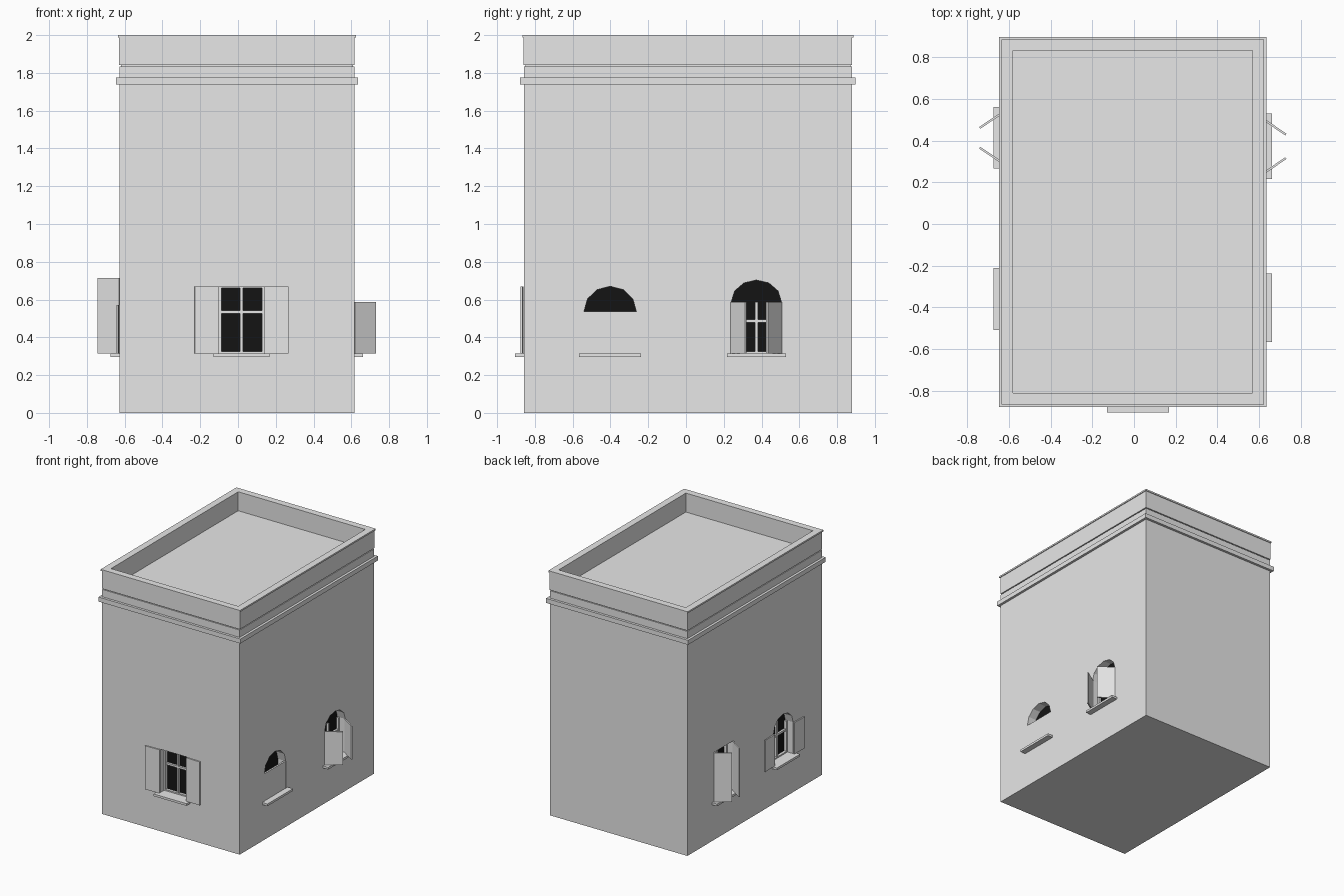
import bpy, bmesh, math
from mathutils import Vector

if "Cube" in bpy.data.objects:
    bpy.data.objects.remove(bpy.data.objects["Cube"])


def material(name, rgb):
    m = bpy.data.materials.new(name)
    m.diffuse_color = (*rgb, 1.0)
    m.use_nodes = True
    m.node_tree.nodes["Principled BSDF"].inputs["Base Color"].default_value = m.diffuse_color
    return m


PLASTER = material("light_grey", (0.8, 0.8, 0.8))
DARK = material("dark_opening", (0.007, 0.007, 0.007))

# Wall planes of the building
X0, X1, Y0, Y1 = -0.627, 0.616, -0.858, 0.878


def make(name, bm, mat):
    bmesh.ops.recalc_face_normals(bm, faces=bm.faces)
    me = bpy.data.meshes.new(name)
    bm.to_mesh(me)
    bm.free()
    me.materials.append(mat)
    ob = bpy.data.objects.new(name, me)
    bpy.context.collection.objects.link(ob)
    return ob


def prism(name, lower, upper, mat=PLASTER):
    """Solid between two matching outlines."""
    bm = bmesh.new()
    a = [bm.verts.new(p) for p in lower]
    b = [bm.verts.new(p) for p in upper]
    bm.faces.new(a)
    bm.faces.new(b)
    n = len(a)
    for i in range(n):
        j = (i + 1) % n
        bm.faces.new((a[i], a[j], b[j], b[i]))
    return make(name, bm, mat)


def rect(off, z):
    """Building outline grown by an offset."""
    return [(X0 - off, Y0 - off, z), (X1 + off, Y0 - off, z),
            (X1 + off, Y1 + off, z), (X0 - off, Y1 + off, z)]


def slab(name, off, z0, z1):
    return prism(name, rect(off, z0), rect(off, z1))


def ring(name, outer, inner, z0, z1):
    """Hollow rectangular band running around the building."""
    bm = bmesh.new()
    loops = [[bm.verts.new(p) for p in rect(o, z)]
             for o, z in ((outer, z0), (outer, z1), (inner, z1), (inner, z0))]
    for k in range(4):
        p, q = loops[k], loops[(k + 1) % 4]
        for i in range(4):
            j = (i + 1) % 4
            bm.faces.new((p[i], p[j], q[j], q[i]))
    return make(name, bm, PLASTER)


# Main body and the stepped roof edge
walls = slab("walls", 0.0, 0.0, 1.835)
slab("roof_deck", -0.008, 1.83, 1.845)
ring("cornice", 0.02, -0.01, 1.738, 1.775)
ring("parapet", 0.002, -0.047, 1.842, 1.987)
ring("parapet_cap", 0.008, -0.047, 1.987, 2.0)

# Wall frames: u runs along the wall, d points outward
WALL = {
    "front": lambda u, d, z: Vector((u, Y0 - d, z)),
    "right": lambda u, d, z: Vector((X1 + d, u, z)),
    "left": lambda u, d, z: Vector((X0 - d, u, z)),
}
DEPTH = 0.075
BASE = 0.315
cutters = []


def box(name, to, u0, u1, d0, d1, z0, z1):
    c = [(u0, d0), (u1, d0), (u1, d1), (u0, d1)]
    prism(name, [to(u, d, z0) for u, d in c], [to(u, d, z1) for u, d in c])


def outline(u0, u1, spring, rise):
    """Opening shape: a rectangle, or one with a six-sided arch on top."""
    pts = [(u0, BASE), (u1, BASE)]
    if rise == 0:
        return pts + [(u1, spring), (u0, spring)]
    c, r = (u0 + u1) / 2, (u1 - u0) / 2
    return pts + [(c + r * math.cos(i * math.pi / 6),
                   spring + rise * math.sin(i * math.pi / 6)) for i in range(7)]


def shutter(name, to, hinge, tip, z1):
    """Thin leaf between two plan points (u, d)."""
    h, t = Vector(hinge), Vector(tip)
    n = (t - h).normalized().orthogonal() * 0.005
    plan = [h + n, t + n, t - n, h - n]
    prism(name, [to(p.x, p.y, BASE) for p in plan], [to(p.x, p.y, z1) for p in plan])


def window(side, u0, u1, spring, rise, sill, bar, shutters, tall_bar=False):
    to = WALL[side]
    pts = outline(u0, u1, spring, rise)
    # Opening and dark pane
    cutters.append(prism("opening_cutter", [to(u, -DEPTH, z) for u, z in pts],
                         [to(u, 0.05, z) for u, z in pts]))
    prism(side + "_pane", [to(u, -DEPTH - 0.002, z) for u, z in pts],
          [to(u, -DEPTH + 0.004, z) for u, z in pts], DARK)
    # Sill
    box(side + "_sill", to, sill[0], sill[1], -0.02, 0.047, 0.297, BASE)
    # Shutters
    if shutters == "closed":
        box(side + "_closed_shutter", to, u0, u1, -0.016, -0.002, BASE, spring)
        return
    for s, u in ((1, u0), (-1, u1)):
        if shutters == "flat":
            shutter(side + "_shutter", to, (u, 0.008), (u - s * 0.127, 0.012), spring)
        else:
            shutter(side + "_shutter", to, (u, 0.0), (u + s * 0.076, 0.113), spring)
    # Frame and glazing bars
    d0, d1 = -DEPTH, -DEPTH + 0.025
    w, c = 0.014, (u0 + u1) / 2
    top = spring + rise - 0.006 if tall_bar else spring
    box(side + "_frame_jamb", to, u0, u0 + w, d0, d1, BASE, spring)
    box(side + "_frame_jamb", to, u1 - w, u1, d0, d1, BASE, spring)
    box(side + "_frame_bottom", to, u0, u1, d0, d1, BASE, BASE + 0.01)
    if rise == 0:
        box(side + "_frame_top", to, u0, u1, d0, d1, spring - 0.008, spring)
    box(side + "_upright_bar", to, c - 0.008, c + 0.008, d0, d1 - 0.004, BASE, top)
    box(side + "_cross_bar", to, u0, u1, d0, d1 - 0.004, bar - 0.008, bar + 0.008)


window("front", -0.102, 0.14, 0.67, 0, (-0.13, 0.167), 0.535, "flat")
window("right", -0.54, -0.263, 0.537, 0.133, (-0.566, -0.238), 0, "closed")
window("right", 0.24, 0.505, 0.588, 0.115, (0.217, 0.53), 0.487, "ajar")
window("left", 0.29, 0.537, 0.715, 0, (0.266, 0.56), 0.56, "ajar")
window("left", -0.487, -0.235, 0.572, 0.115, (-0.509, -0.212), 0.5, "flat", True)

# Cut the window openings into the walls, then discard the cutters
for c in cutters:
    m = walls.modifiers.new("opening", 'BOOLEAN')
    m.operation = 'DIFFERENCE'
    m.solver = 'EXACT'
    m.object = c
bpy.context.view_layer.update()
cut = bpy.data.meshes.new_from_object(
    walls.evaluated_get(bpy.context.evaluated_depsgraph_get()))
walls.modifiers.clear()
walls.data = cut
cut.materials.clear()
cut.materials.append(PLASTER)
for p in cut.polygons:
    p.material_index = 0
for c in cutters:
    bpy.data.objects.remove(c)
